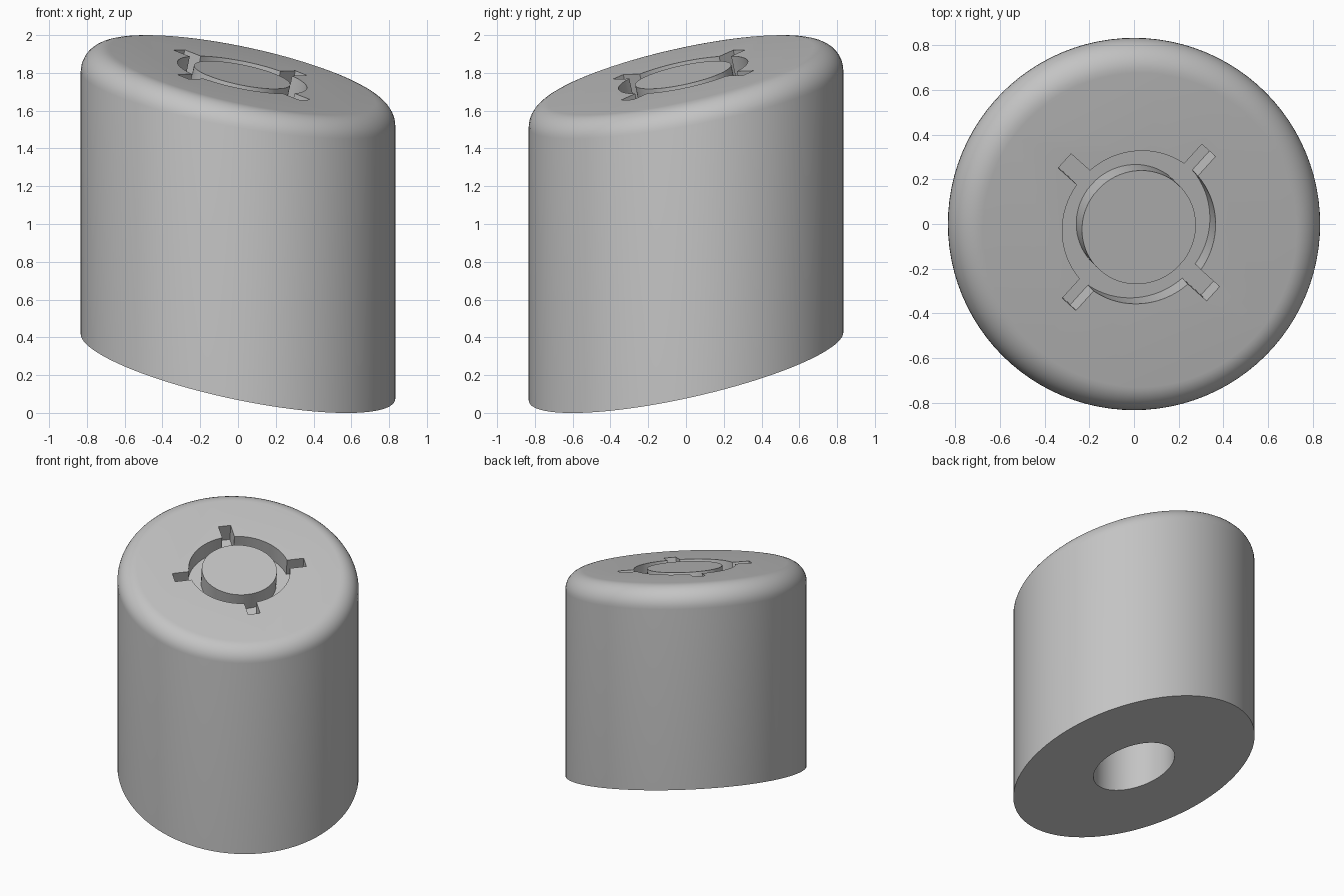
import bpy, bmesh
from math import sin, cos, asin, pi, radians
from mathutils import Vector

cube = bpy.data.objects.get("Cube")
if cube:
    bpy.data.objects.remove(cube, do_unlink=True)

RADIUS, FILLET, HOLE_R, HOLE_DEPTH = 0.833, 0.13, 0.28, 1.0
TOP_Z, BOTTOM_Z = 1.797, 0.247
SLOPE = Vector((-0.205, 0.215))          # tilt shared by both end planes
NORMAL = Vector((-SLOPE.x, -SLOPE.y, 1)).normalized()
SEGS, ARC = 96, 10


def on_plane(x, y, z):
    return Vector((x, y, z + SLOPE.x * x + SLOPE.y * y))


def ring(radius, z):
    return [on_plane(radius * cos(2 * pi * i / SEGS), radius * sin(2 * pi * i / SEGS), z)
            for i in range(SEGS)]


def bridge(bm, a, b):
    for i in range(len(a)):
        j = (i + 1) % len(a)
        bm.faces.new((a[i], a[j], b[j], b[i]))


def make_object(name, bm):
    bmesh.ops.recalc_face_normals(bm, faces=bm.faces)
    mesh = bpy.data.meshes.new(name)
    bm.to_mesh(mesh)
    bm.free()
    obj = bpy.data.objects.new(name, mesh)
    bpy.context.collection.objects.link(obj)
    return obj


# Body: blind hole, slanted base, upright wall, rounded rim, slanted top
loops = [ring(HOLE_R, BOTTOM_Z + HOLE_DEPTH), ring(HOLE_R, BOTTOM_Z), ring(RADIUS, BOTTOM_Z)]
centres = [p - NORMAL * FILLET for p in ring(RADIUS - FILLET, TOP_Z)]
# keep the rounded rim tangent to the upright wall
for i, c in enumerate(centres):
    a = 2 * pi * i / SEGS
    r = RADIUS - FILLET
    c.x, c.y = r * cos(a), r * sin(a)
    c.z = on_plane(c.x, c.y, TOP_Z).z - FILLET / NORMAL.z
for k in range(ARC + 1):
    loop = []
    for i, c in enumerate(centres):
        a = 2 * pi * i / SEGS
        out = Vector((cos(a), sin(a), 0))
        loop.append(c + out.slerp(NORMAL, k / ARC) * FILLET)
    loops.append(loop)

bm = bmesh.new()
rings = [[bm.verts.new(p) for p in loop] for loop in loops]
for a, b in zip(rings, rings[1:]):
    bridge(bm, a, b)
bm.faces.new(rings[0])
bm.faces.new(rings[-1])
body = make_object("slanted_body", bm)

# Cutter: ring groove with four radial slots, square to the top plane
INNER, OUTER, TIP, HALF, DEPTH = 0.26, 0.35, 0.465, 0.043, 0.13
outline = []
base = asin(HALF / OUTER)
for k in range(4):
    mid = radians(48) + k * pi / 2
    along, side = Vector((cos(mid), sin(mid))), Vector((-sin(mid), cos(mid)))
    outline += [along * TIP - side * HALF, along * TIP + side * HALF]
    for s in range(17):
        a = mid + base + (pi / 2 - 2 * base) * s / 16
        outline.append(Vector((cos(a), sin(a))) * OUTER)
inner = [p.normalized() * INNER for p in outline]

centre = on_plane(0.022, -0.015, TOP_Z)
turn = Vector((0, 0, 1)).rotation_difference(NORMAL)
bm = bmesh.new()


def cutter_loop(points, height):
    return [bm.verts.new(centre + turn @ Vector((p.x, p.y, height))) for p in points]


cut = [cutter_loop(outline, 0.1), cutter_loop(outline, -DEPTH),
       cutter_loop(inner, -DEPTH), cutter_loop(inner, 0.1)]
for k in range(4):
    bridge(bm, cut[k], cut[(k + 1) % 4])
cutter = make_object("groove_cutter", bm)
cutter.hide_render = True

# Material
grey = bpy.data.materials.new("plain grey")
grey.use_nodes = True
colour = (0.55, 0.55, 0.55, 1)
grey.diffuse_color = colour
grey.node_tree.nodes["Principled BSDF"].inputs["Base Color"].default_value = colour
body.data.materials.append(grey)

# Cut the groove and shade
mod = body.modifiers.new("groove", 'BOOLEAN')
mod.operation, mod.solver, mod.object = 'DIFFERENCE', 'EXACT', cutter
bpy.ops.object.select_all(action='DESELECT')
body.select_set(True)
bpy.context.view_layer.objects.active = body
bpy.ops.object.modifier_apply(modifier=mod.name)
bpy.data.objects.remove(cutter, do_unlink=True)
bpy.ops.object.shade_smooth_by_angle(angle=radians(30))
